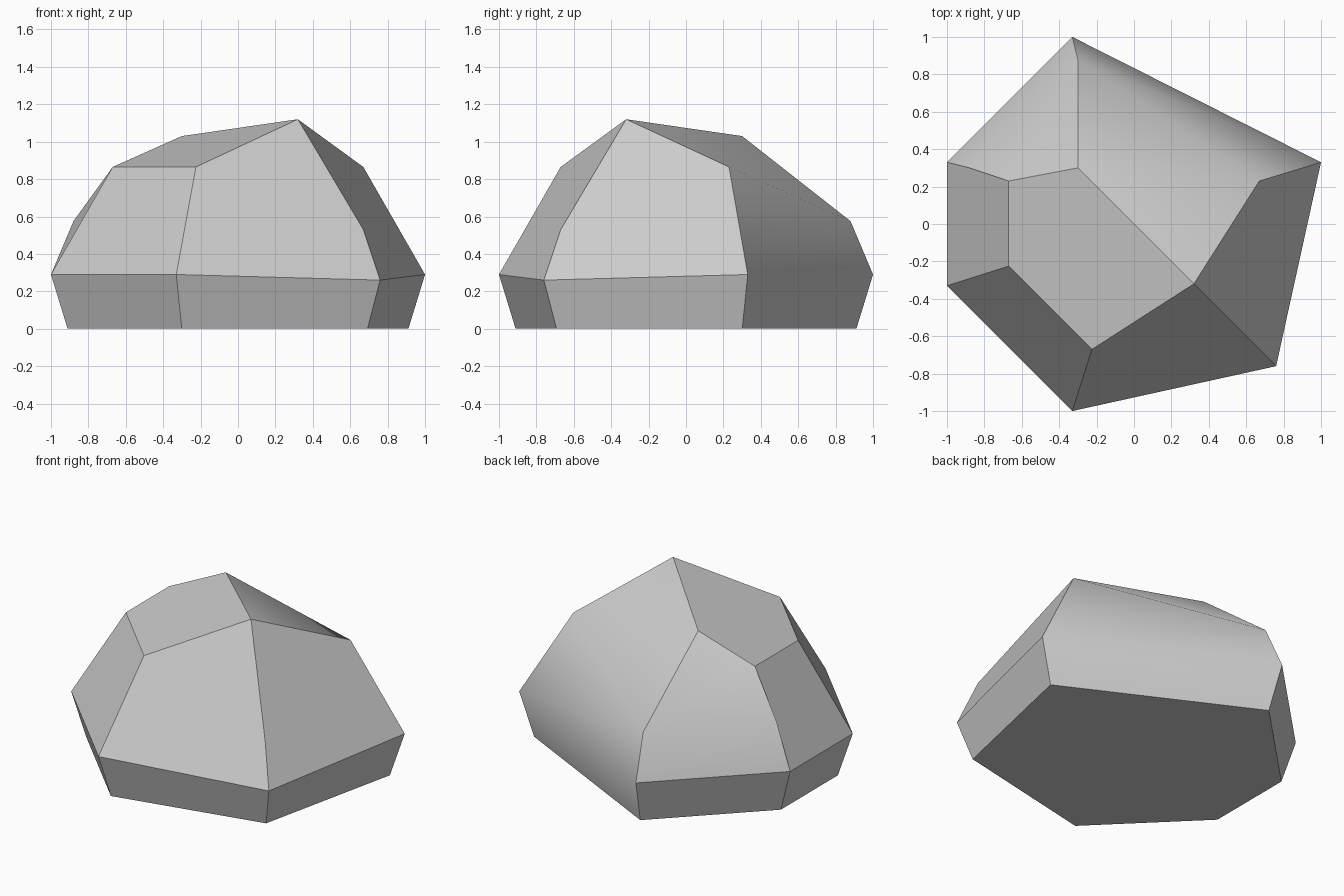
import bpy, bmesh

cube = bpy.data.objects.get("Cube")
if cube:
    bpy.data.objects.remove(cube, do_unlink=True)

# Stone colour
stone = bpy.data.materials.new("stone grey")
stone.use_nodes = True
GREY = (0.6, 0.6, 0.6, 1)
stone.diffuse_color = GREY
stone.node_tree.nodes["Principled BSDF"].inputs["Base Color"].default_value = GREY

# Girdle corners, the widest ring of the rock
corners = {
    "left_back": (-1, 0.33, 0.29), "left_front": (-1, -0.33, 0.29),
    "front": (-0.33, -1, 0.29), "nose": (0.76, -0.76, 0.26),
    "right": (1, 0.33, 0.29), "back": (-0.33, 1, 0.29),
}
ring = list(corners)

# Upper corners and the bends on the long ridges
corners.update({
    "peak": (0.32, -0.32, 1.12), "crest": (-0.3, 0.3, 1.03),
    "top_front": (-0.225, -0.67, 0.865), "top_left": (-0.67, -0.225, 0.865),
    "top_back": (-0.67, 0.23, 0.865), "top_right": (0.67, 0.23, 0.865),
    "nose_bend": (0.67, -0.67, 0.53), "back_bend": (-0.3, 0.88, 0.575),
    "left_bend": (-0.88, 0.3, 0.575),
})

# Base ring: the girdle drawn in and dropped to the ground
for name in ring:
    x, y, z = corners[name]
    corners["base_" + name] = (x * 0.911, y * 0.911, 0)

# Each facet is a list of polygons that share smooth shading
facets = [
    ["peak crest top_back top_left top_front"],
    ["top_left left_front front top_front"],
    ["top_front front nose nose_bend peak"],
    ["peak nose_bend nose right top_right"],
    ["top_left top_back left_bend left_back left_front"],
    ["top_back crest back_bend left_bend", "left_bend back_bend back left_back"],
    ["peak top_right crest", "crest top_right back_bend",
     "top_right right back_bend", "back_bend right back"],
    [" ".join("base_" + n for n in reversed(ring))],
]

# Lower skirt; the back strip blends into the big back facet
for a, b in zip(ring, ring[1:] + ring[:1]):
    strip = f"{a} base_{a} base_{b} {b}"
    if (a, b) == ("right", "back"):
        facets[6].append(strip)
    else:
        facets.append([strip])

bm = bmesh.new()
verts = {name: bm.verts.new(co) for name, co in corners.items()}
facet_of = {}
for number, polygons in enumerate(facets):
    for polygon in polygons:
        face = bm.faces.new([verts[n] for n in polygon.split()])
        face.smooth = True
        facet_of[face] = number
bmesh.ops.recalc_face_normals(bm, faces=bm.faces[:])

# Keep the edges between facets sharp
for edge in bm.edges:
    edge.smooth = len({facet_of[f] for f in edge.link_faces}) == 1

mesh = bpy.data.meshes.new("rock")
bm.to_mesh(mesh)
bm.free()
mesh.materials.append(stone)
rock = bpy.data.objects.new("rock", mesh)
bpy.context.collection.objects.link(rock)
